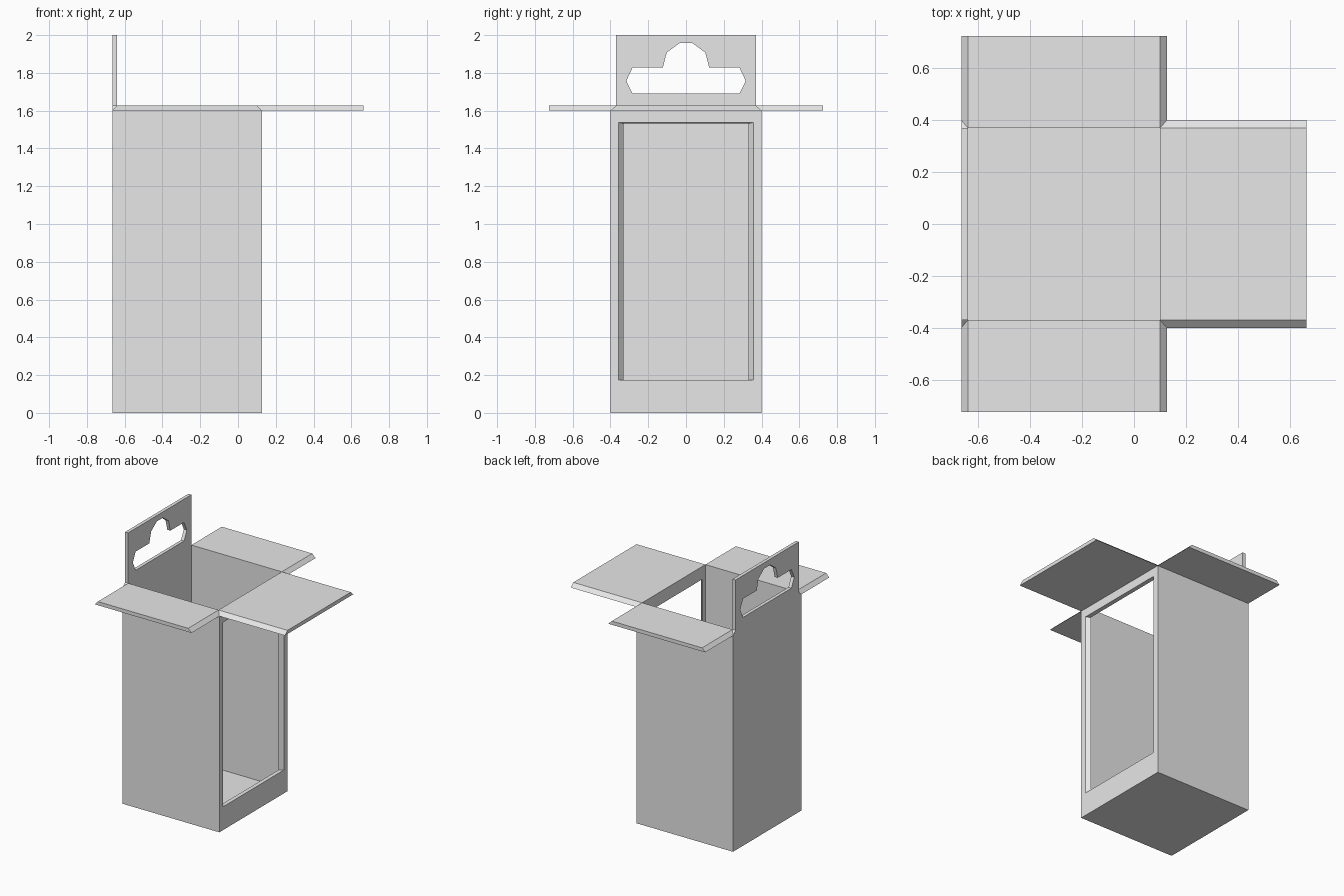
import bpy, bmesh
from mathutils import Vector

if "Cube" in bpy.data.objects:
    bpy.data.objects.remove(bpy.data.objects["Cube"])

# Carton dimensions: outer faces, and inner faces one board thickness in
XO, XI = (-0.665, 0.127), (-0.64, 0.10)
YO, YI = 0.40, 0.37
FLOOR, FOLD_O, FOLD_I, TOP = 0.03, 1.60, 1.627, 2.0
FLAP_Y, FLAP_X = 0.725, 0.664

card = bpy.data.materials.new("grey_card")
card.diffuse_color = (0.8, 0.8, 0.8, 1)
card.use_nodes = True
card.node_tree.nodes["Principled BSDF"].inputs["Base Color"].default_value = card.diffuse_color


def rect(axis, level, a, b):
    """Rectangle on a plane; a and b are ranges on the two other axes."""
    pts = []
    for u, v in ((a[0], b[0]), (a[1], b[0]), (a[1], b[1]), (a[0], b[1])):
        p = [u, v]
        p.insert("xyz".index(axis), level)
        pts.append(Vector(p))
    return pts


def panel(name, outer, inner, seams=(), hole_out=None, hole_in=None):
    """Board with mitred edges; seam edges are left open where boards join."""
    bm = bmesh.new()

    def loop(pts):
        vs = [bm.verts.new(p) for p in pts]
        return vs, [bm.edges.new((vs[i], vs[(i + 1) % len(vs)])) for i in range(len(vs))]

    def rim(a, b):
        n = len(a)
        return [bm.faces.new((a[i], a[(i + 1) % n], b[(i + 1) % n], b[i])) for i in range(n)]

    loops = []
    for edge_pts, hole_pts in ((outer, hole_out), (inner, hole_in)):
        vs, es = loop(edge_pts)
        hv = None
        if hole_pts:
            hv, he = loop(hole_pts)
            bmesh.ops.triangle_fill(bm, use_beauty=True, use_dissolve=False, edges=es + he)
        else:
            bm.faces.new(vs)
        loops.append((vs, hv))
    sides = rim(loops[0][0], loops[1][0])
    if hole_out:
        rim(loops[0][1], loops[1][1])
    bmesh.ops.recalc_face_normals(bm, faces=bm.faces[:])
    bmesh.ops.delete(bm, geom=[sides[i] for i in seams], context='FACES_ONLY')
    me = bpy.data.meshes.new(name)
    bm.to_mesh(me)
    bm.free()
    me.materials.append(card)
    ob = bpy.data.objects.new(name, me)
    bpy.context.collection.objects.link(ob)


ALL = (0, 1, 2, 3)
ZO, ZI = (0, FOLD_O), (FLOOR, FOLD_I)

# Base
panel("base", rect("z", 0, XO, (-YO, YO)), rect("z", FLOOR, XI, (-YI, YI)), ALL)

# Side walls and their folded-out flaps
for s, side in ((-1, "near"), (1, "far")):
    panel(side + "_wall", rect("y", s * YO, XO, ZO), rect("y", s * YI, XI, ZI), ALL)
    panel(side + "_flap",
          rect("z", FOLD_O, XO, (s * YO, s * FLAP_Y)),
          rect("z", FOLD_I, XI, (s * YI, s * FLAP_Y)), (0,))

# Window wall with splayed jambs, and its flap
panel("window_wall",
      rect("x", XO[1], (-YO, YO), ZO), rect("x", XI[1], (-YI, YI), ZI), ALL,
      rect("x", XO[1], (-0.357, 0.357), (0.173, 1.537)),
      rect("x", XI[1], (-0.331, 0.331), (0.175, 1.532)))
panel("window_flap",
      rect("z", FOLD_O, (XO[1], FLAP_X), (-YO, YO)),
      rect("z", FOLD_I, (XI[1], FLAP_X), (-YI, YI)), (3,))

# Back wall
panel("back_wall", rect("x", XO[0], (-YO, YO), ZO), rect("x", XI[0], (-YI, YI), ZI), ALL)

# Hanging tab with its slot
half_slot = [(0.035, 1.957), (0.102, 1.908), (0.123, 1.828),
             (0.283, 1.828), (0.316, 1.758), (0.283, 1.69)]
slot = half_slot + [(-y, z) for y, z in reversed(half_slot)]
tab_out = [(-YO, FOLD_O), (YO, FOLD_O), (YI, FOLD_I), (YI, TOP), (-YI, TOP), (-YI, FOLD_I)]
tab_in = [(-YI, FOLD_I), (YI, FOLD_I), (YI, FOLD_I + 0.001), (YI, TOP), (-YI, TOP),
          (-YI, FOLD_I + 0.001)]


def at(x, pts):
    return [Vector((x, y, z)) for y, z in pts]


panel("hang_tab", at(XO[0], tab_out), at(XI[0], tab_in), (0,),
      at(XO[0], slot), at(XI[0], slot))
